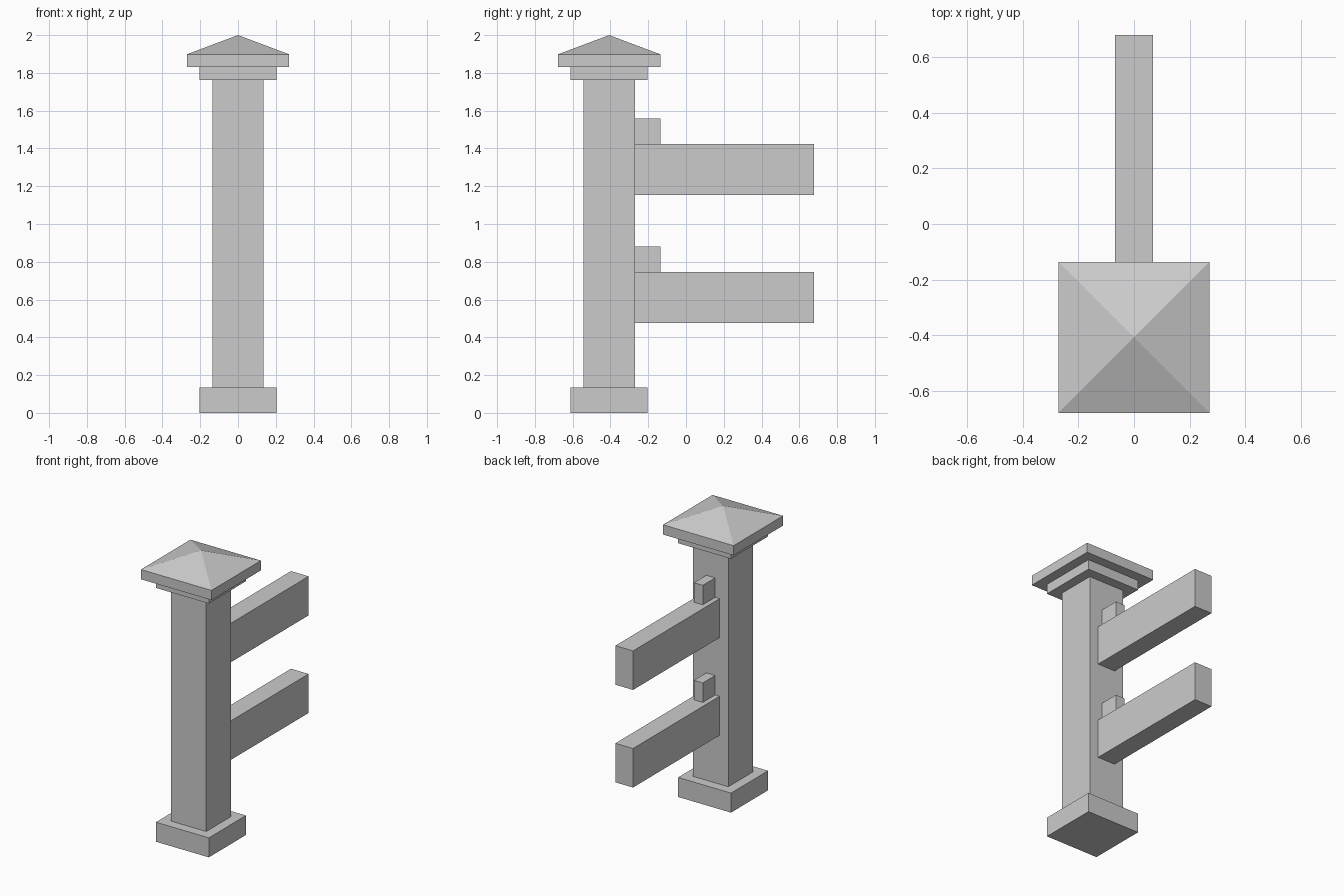
import bpy, bmesh
from mathutils import Vector

if "Cube" in bpy.data.objects:
    bpy.data.objects.remove(bpy.data.objects["Cube"])

U = 2 / 14.75          # module the post is laid out on
POST_Y = -3 * U        # post axis


def box(name, x_half, y0, y1, z0, z1, apex=None):
    """Box centred on x = 0; with apex, the top is raised to a point at that height."""
    bm = bmesh.new()
    bmesh.ops.create_cube(bm, size=1)
    for v in bm.verts:
        v.co = Vector((2 * x_half * v.co.x,
                       y0 if v.co.y < 0 else y1,
                       z0 if v.co.z < 0 else z1))
    if apex is not None:
        top = max(bm.faces, key=lambda f: f.calc_center_median().z)
        tip = bmesh.ops.poke(bm, faces=[top])["verts"][0]
        tip.co.z = apex
    mesh = bpy.data.meshes.new(name)
    bm.to_mesh(mesh)
    bm.free()
    obj = bpy.data.objects.new(name, mesh)
    bpy.context.collection.objects.link(obj)
    return obj


def square(name, half, z0, z1, apex=None):
    return box(name, half, POST_Y - half, POST_Y + half, z0, z1, apex)


# Post with its plinth, collar and pyramid cap
square("post_base", 1.5 * U, 0, U)
square("post", U, U, 13 * U)
square("post_collar", 1.5 * U, 13 * U, 13.5 * U)
square("post_cap", 2 * U, 13.5 * U, 14 * U, apex=14.75 * U)

# Two rails, each with a small block on top against the post
for level, z in (("lower", 3.5 * U), ("upper", 8.5 * U)):
    box(level + "_rail", 0.5 * U, -2 * U, 5 * U, z, z + 2 * U)
    box(level + "_rail_block", 0.25 * U, -2 * U, -U, z + 2 * U, z + 3 * U)
